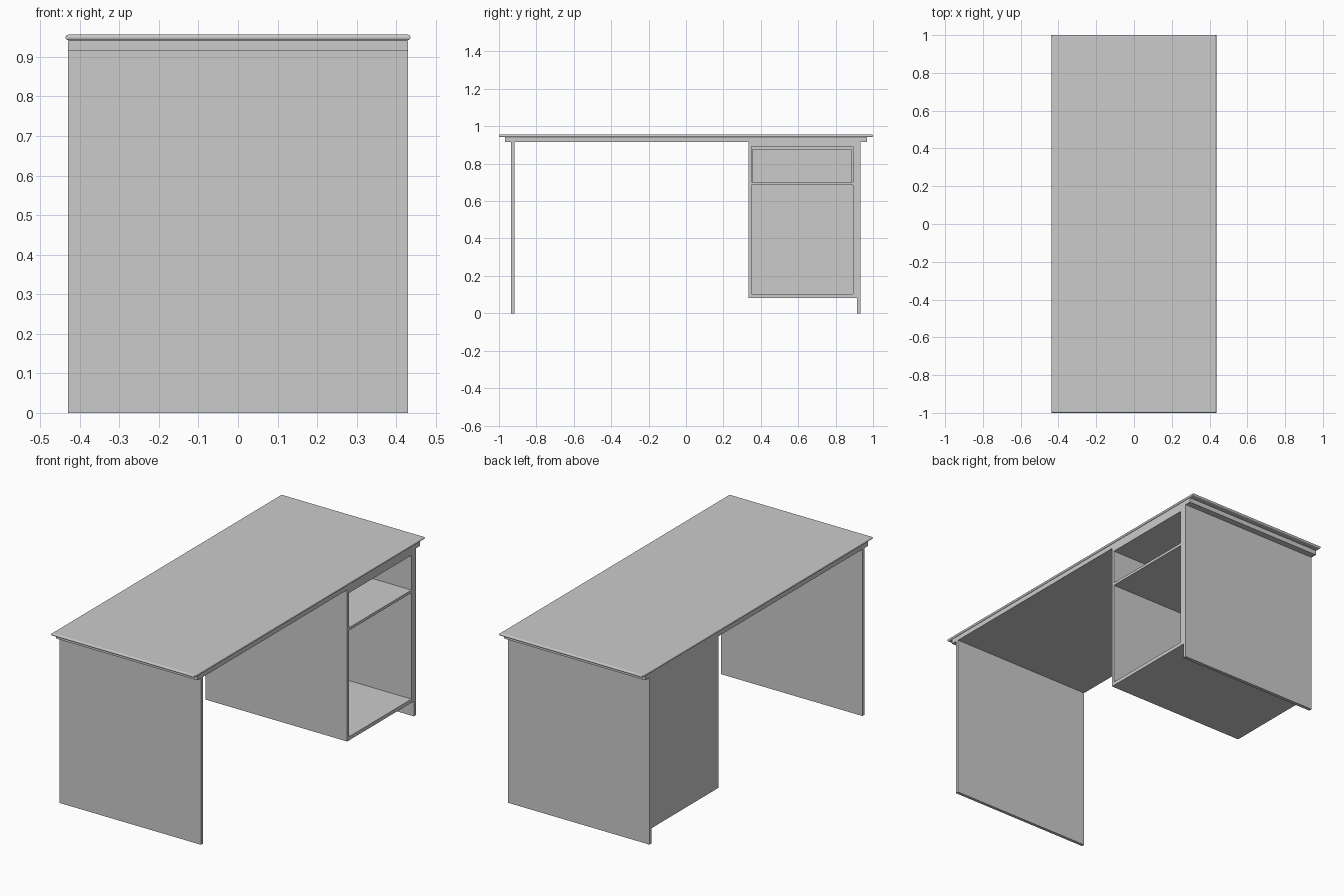
import bpy, bmesh, math

if "Cube" in bpy.data.objects:
    bpy.data.objects.remove(bpy.data.objects["Cube"])


def finish(name, bm):
    bmesh.ops.recalc_face_normals(bm, faces=bm.faces)
    mesh = bpy.data.meshes.new(name)
    bm.to_mesh(mesh)
    bm.free()
    ob = bpy.data.objects.new(name, mesh)
    bpy.context.collection.objects.link(ob)
    return ob


def box(name, x, y, z):
    bm = bmesh.new()
    bmesh.ops.create_cube(bm, size=1)
    for v in bm.verts:
        v.co = [lo + (c + 0.5) * (hi - lo) for c, (lo, hi) in zip(v.co, (x, y, z))]
    return finish(name, bm)


def rounded_slab(name, hx, hy, z0, z1, steps=6):
    """Slab with half-round edges and square mitred corners."""
    r = (z1 - z0) / 2
    bm = bmesh.new()
    rings = []
    for i in range(steps + 1):
        a = -math.pi / 2 + math.pi * i / steps
        inset, z = r * (1 - math.cos(a)), z0 + r + r * math.sin(a)
        rings.append([bm.verts.new((sx * (hx - inset), sy * (hy - inset), z))
                      for sx, sy in ((-1, -1), (1, -1), (1, 1), (-1, 1))])
    for low, high in zip(rings, rings[1:]):
        for k in range(4):
            n = (k + 1) % 4
            bm.faces.new((low[k], low[n], high[n], high[k]))
    bm.faces.new(rings[0])
    bm.faces.new(rings[-1])
    return finish(name, bm)


D = 0.43                 # half depth of the desk body
FULL = (-D, D)
INNER = (-D + 0.02, D)   # cabinet boards stop at the back board

# Desk top and the board under it
rounded_slab("desk_top", 0.436, 1.0, 0.942, 0.956)
box("under_top_board", FULL, (-0.967, 0.967), (0.916, 0.942))

# End panels
box("left_end_panel", FULL, (-0.935, -0.918), (0, 0.916))
box("right_end_panel", FULL, (0.913, 0.932), (0, 0.916))

# Cabinet carcass, open towards +x
box("cabinet_inner_side", FULL, (0.334, 0.349), (0.083, 0.916))
box("cabinet_outer_side", FULL, (0.892, 0.913), (0.083, 0.916))
box("cabinet_back", (-D, -D + 0.02), (0.349, 0.892), (0.083, 0.916))
for name, z in (("cabinet_bottom", (0.083, 0.103)),
                ("cabinet_shelf", (0.687, 0.702)),
                ("cabinet_ceiling", (0.893, 0.916))):
    box(name, INNER, (0.349, 0.892), z)

# Board standing at the back of the upper compartment
box("upper_compartment_board", (-0.41, -0.395), (0.354, 0.887), (0.702, 0.875))
